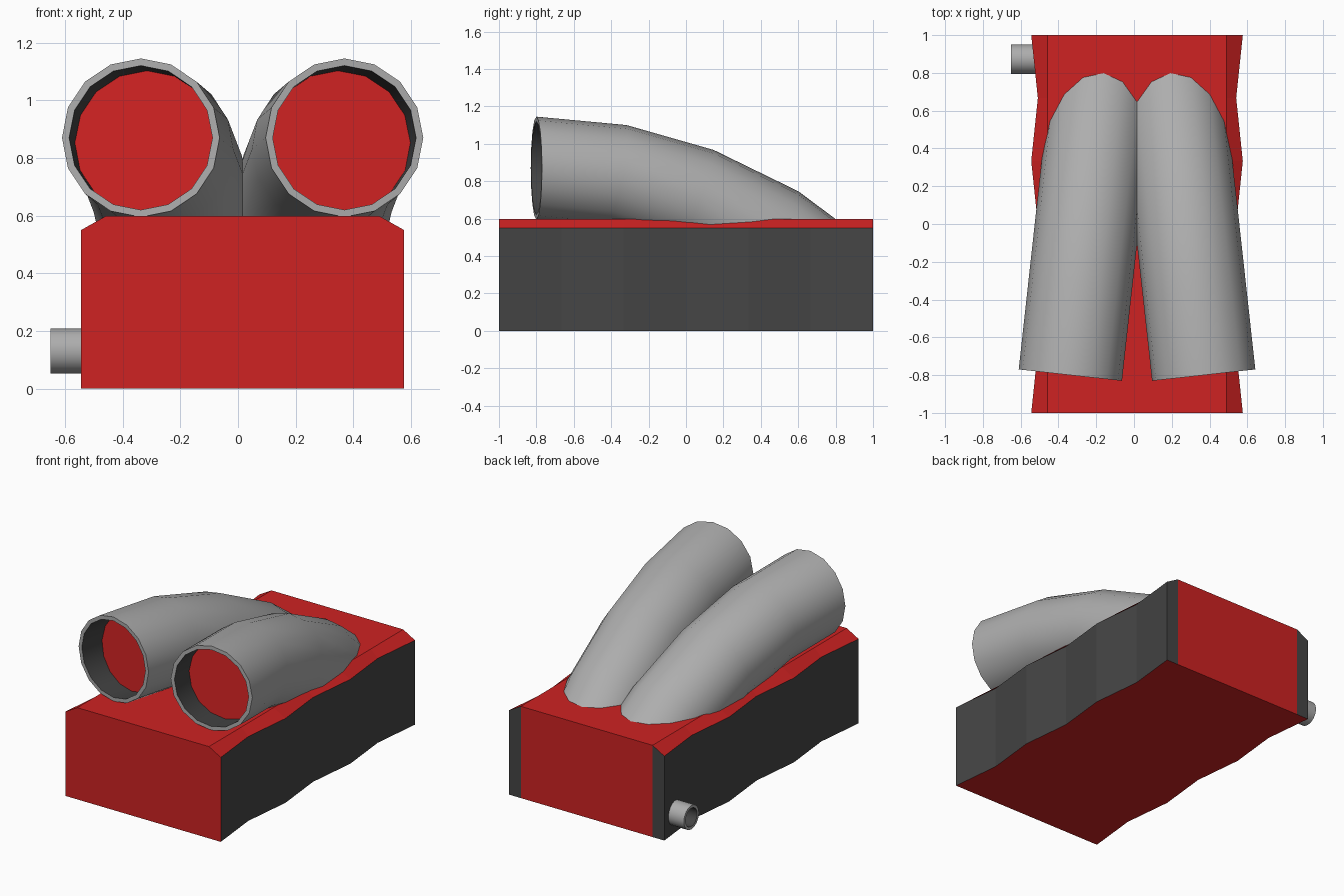
import bpy, bmesh, math
from mathutils import Vector, Matrix

cube = bpy.data.objects.get("Cube")
if cube:
    bpy.data.objects.remove(cube, do_unlink=True)

CX = 0.016  # centre line of the body


def material(name, rgb):
    m = bpy.data.materials.new(name)
    m.use_nodes = True
    m.diffuse_color = (*rgb, 1)
    m.node_tree.nodes["Principled BSDF"].inputs["Base Color"].default_value = (*rgb, 1)
    return m


red = material("red paint", (0.62, 0.016, 0.016))
dark = material("dark grey", (0.06, 0.06, 0.06))
grey = material("metal grey", (0.42, 0.42, 0.42))


def finish(name, bm, mats, smooth=False):
    bmesh.ops.recalc_face_normals(bm, faces=bm.faces)
    mesh = bpy.data.meshes.new(name)
    bm.to_mesh(mesh)
    bm.free()
    for m in mats:
        mesh.materials.append(m)
    ob = bpy.data.objects.new(name, mesh)
    bpy.context.collection.objects.link(ob)
    if smooth:
        bpy.ops.object.select_all(action="DESELECT")
        ob.select_set(True)
        bpy.context.view_layer.objects.active = ob
        bpy.ops.object.shade_smooth_by_angle(angle=math.radians(35))
    return ob


def bridge(bm, a, b, mat):
    n = len(a)
    for i in range(n):
        j = (i + 1) % n
        bm.faces.new((a[i], a[j], b[j], b[i])).material_index = mat


# Body: chamfered section swept along y with zigzag side walls
bm = bmesh.new()
stations = []
for k in range(7):
    w, top = (0.56 if k % 2 == 0 else 0.525), 0.475
    section = [(-w, 0), (-top, 0), (top, 0), (w, 0),
               (w, 0.55), (top, 0.598), (-top, 0.598), (-w, 0.55)]
    stations.append([bm.verts.new((CX + x, -1 + k / 3, z)) for x, z in section])
for a, b in zip(stations, stations[1:]):
    bridge(bm, a, b, 0)
bm.faces.new(stations[0])
back = stations[-1]
for ids, mat in (((0, 1, 6, 7), 1), ((1, 2, 5, 6), 0), ((2, 3, 4, 5), 1)):
    bm.faces.new([back[i] for i in ids]).material_index = mat
bm.normal_update()
for f in bm.faces:
    if abs(f.normal.x) > 0.8:
        f.material_index = 1
finish("body", bm, [red, dark])

# Intake tubes: path of (y, z, downward tilt in degrees), splayed to the front
PATH = [(-0.80, 0.87, 0), (-0.37, 0.83, 11), (0.05, 0.71, 21),
        (0.46, 0.51, 31), (0.78, 0.27, 38)]


def tube(name, side):
    bm = bmesh.new()
    yaw = Matrix.Rotation(side * math.radians(6.3), 3, "Z")

    def ring(y, z, tilt, r):
        turn = yaw @ Matrix.Rotation(-math.radians(tilt), 3, "X")
        centre = Vector((CX + side * (0.265 - 0.11 * y), y, z))
        return [bm.verts.new(centre + turn @ Vector((r * math.sin(t), 0, r * math.cos(t))))
                for t in (math.tau * i / 16 for i in range(16))]

    outer = [ring(*p, 0.275) for p in PATH]
    for a, b in zip(outer, outer[1:]):
        bridge(bm, a, b, 0)
    lip = ring(*PATH[0], 0.25)
    deep = ring(-0.62, 0.853, 4, 0.25)
    bridge(bm, outer[0], lip, 0)
    bridge(bm, lip, deep, 1)
    bm.faces.new(deep).material_index = 2
    bm.faces.new(outer[-1])
    finish(name, bm, [grey, dark, red], True)


tube("left_intake_tube", 1)
tube("right_intake_tube", -1)

# Small hollow side pipe at the rear
bm = bmesh.new()
rings = [[bm.verts.new((x, 0.873 + r * math.sin(t), 0.131 + r * math.cos(t)))
          for t in (math.tau * i / 16 for i in range(16))]
         for x, r in ((-0.5, 0.078), (-0.65, 0.078), (-0.65, 0.06), (-0.55, 0.06))]
for i, mat in enumerate((0, 0, 1)):
    bridge(bm, rings[i], rings[i + 1], mat)
bm.faces.new(rings[0])
bm.faces.new(rings[-1]).material_index = 1
finish("side_pipe", bm, [grey, dark], True)
